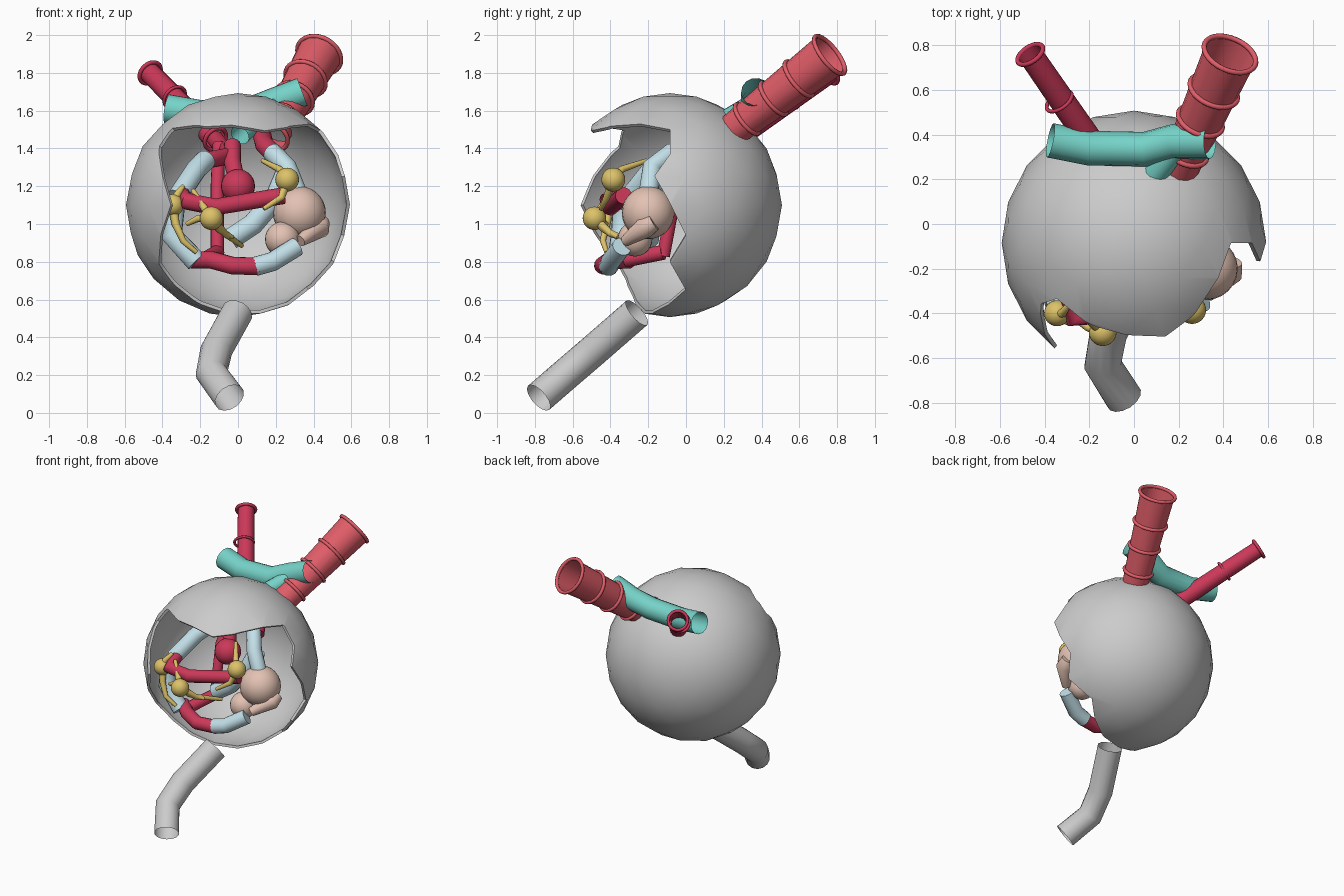
import bpy, bmesh
from math import sqrt
from mathutils import Vector

if "Cube" in bpy.data.objects:
    bpy.data.objects.remove(bpy.data.objects["Cube"])

C = Vector((0, -0.085, 1.1))   # shell centre
R = 0.593


def material(name, rgb):
    m = bpy.data.materials.new(name)
    m.diffuse_color = (*rgb, 1)
    m.use_nodes = True
    m.node_tree.nodes["Principled BSDF"].inputs["Base Color"].default_value = m.diffuse_color
    return m


RED = material("red", (0.75, 0.11, 0.14))
CRIMSON = material("crimson", (0.60, 0.04, 0.10))
TEAL = material("teal", (0.18, 0.65, 0.58))
BLUE = material("pale_blue", (0.55, 0.75, 0.82))
YELLOW = material("yellow", (0.72, 0.54, 0.14))
SKIN = material("blush", (0.77, 0.54, 0.45))


def add(name, mesh, mat=None, smooth=True):
    o = bpy.data.objects.new(name, mesh)
    bpy.context.collection.objects.link(o)
    if mat:
        mesh.materials.clear()
        mesh.materials.append(mat)
    for p in mesh.polygons:
        p.use_smooth = smooth
    return o


def tube(name, pts, r, mat=None, caps=False, res=5):
    """Round tube along pts; r is one radius or one per point."""
    radii = r if isinstance(r, (list, tuple)) else [r] * len(pts)
    cu = bpy.data.curves.new(name, 'CURVE')
    cu.dimensions = '3D'
    cu.bevel_depth = 1
    cu.bevel_resolution = res
    cu.use_fill_caps = caps
    s = cu.splines.new('POLY')
    s.points.add(len(pts) - 1)
    for p, co, rad in zip(s.points, pts, radii):
        p.co = (*co, 1)
        p.radius = rad
    tmp = bpy.data.objects.new(name + "_path", cu)
    bpy.context.collection.objects.link(tmp)
    bpy.context.view_layer.update()
    dg = bpy.context.evaluated_depsgraph_get()
    mesh = bpy.data.meshes.new_from_object(tmp.evaluated_get(dg))
    bpy.data.objects.remove(tmp)
    o = add(name, mesh, mat)
    mesh.set_sharp_from_angle(angle=1.0)
    return o


def ball(name, loc, r, mat):
    bm = bmesh.new()
    bmesh.ops.create_uvsphere(bm, u_segments=24, v_segments=14, radius=r)
    bmesh.ops.translate(bm, verts=bm.verts, vec=loc)
    me = bpy.data.meshes.new(name)
    bm.to_mesh(me)
    bm.free()
    return add(name, me, mat)


def ring(name, loc, axis, r, thick, mat):
    bpy.ops.mesh.primitive_torus_add(major_radius=r, minor_radius=thick, major_segments=28,
                                     minor_segments=8, location=loc,
                                     rotation=Vector(axis).to_track_quat('Z', 'Y').to_euler())
    o = bpy.context.object
    o.name = name
    o.data.materials.append(mat)
    bpy.ops.object.shade_smooth()


# broken shell: icosphere with thickness
bm = bmesh.new()
bmesh.ops.create_icosphere(bm, subdivisions=3, radius=R)
bmesh.ops.translate(bm, verts=bm.verts, vec=C)
me = bpy.data.meshes.new("shell")
bm.to_mesh(me)
bm.free()
shell = add("shell", me)
sol = shell.modifiers.new("thickness", 'SOLIDIFY')
sol.thickness = 0.018
sol.offset = -1

# jagged opening: wedge from the centre through the edge points (clockwise from front)
edge = [(-.34, -.33, 1.50), (-.17, -.46, 1.515), (.02, -.50, 1.515), (.14, -.50, 1.49),
        (.26, -.42, 1.515), (.435, -.085, 1.50), (.53, -.085, 1.37), (.55, -.165, 1.25),
        (.57, -.09, 1.12), (.565, 0, .94), (.51, -.085, .80), (.376, 0, .65), (.27, -.09, .58),
        (.14, -.17, .53), (-.06, -.22, .535), (-.25, -.28, .60), (-.36, -.32, .70),
        (-.40, -.35, .80), (-.38, -.45, .95), (-.35, -.55, 1.10), (-.38, -.47, 1.25),
        (-.42, -.36, 1.416)]
bm = bmesh.new()
apex = bm.verts.new(C)
tip = bm.verts.new(C + Vector((0, -1.6, 0)))
rim = [bm.verts.new(C + (Vector(p) - C).normalized() * 1.5) for p in edge]
for a, b in zip(rim, rim[1:] + rim[:1]):
    bm.faces.new((apex, a, b))
    bm.faces.new((tip, b, a))
bmesh.ops.recalc_face_normals(bm, faces=bm.faces)
me = bpy.data.meshes.new("opening_cutter")
bm.to_mesh(me)
bm.free()
cutter = add("opening_cutter", me, smooth=False)
boo = shell.modifiers.new("opening", 'BOOLEAN')
boo.operation = 'DIFFERENCE'
boo.solver = 'EXACT'
boo.object = cutter
bpy.context.view_layer.update()
cut = bpy.data.meshes.new_from_object(
    shell.evaluated_get(bpy.context.evaluated_depsgraph_get()))
shell.modifiers.clear()
shell.data = cut
for p in cut.polygons:
    p.use_smooth = True
cut.set_sharp_from_angle(angle=0.7)
bpy.data.objects.remove(cutter)

# grey outlet pipe below
tube("lower_pipe", [(-.005, -.26, .53), (-.115, -.49, .33), (-.14, -.63, .21),
                    (-.045, -.78, .08)], 0.085)

# large ringed pipe
a, b = Vector((.18, .20, 1.46)), Vector((.43, .76, 1.895))
tube("large_pipe", [a, b], [.085, .12], RED)
for i, t in enumerate((.0, .22, .47, .71, 1)):
    ring(f"large_pipe_ring_{i}", a.lerp(b, t), b - a, .088 + .035 * t, .012, RED)

# small ringed pipe
a, b = Vector((-.12, .26, 1.45)), Vector((-.465, .76, 1.80))
tube("small_pipe", [a, b], [.06, .056], CRIMSON)
ring("small_pipe_ring_end", b, b - a, .065, .011, CRIMSON)
ring("small_pipe_ring_mid", (-.335, .55, 1.67), b - a, .065, .009, CRIMSON)
ring("small_pipe_ring_low", a, b - a, .065, .011, CRIMSON)

# teal cross pipe and its inner branch
tube("cross_pipe", [(-.375, .375, 1.61), (-.2, .34, 1.58), (.05, .335, 1.59),
                    (.18, .37, 1.64), (.34, .37, 1.70)], .078, TEAL)
tube("cross_pipe_branch", [(.18, .33, 1.62), (.10, .23, 1.56), (.01, .10, 1.47)], .055, TEAL)

# inner pipes: crimson and pale blue sections
inner = [
    ("left_upper_pipe", [(-.12, .26, 1.45), (-.05, .0, 1.36), (-.20, -.12, 1.33)], .045, CRIMSON),
    ("left_upper_sleeve", [(-.17, -.10, 1.34), (-.22, -.18, 1.29), (-.32, -.30, 1.14)], .055, BLUE),
    ("cross_bar", [(-.30, -.27, 1.16), (-.27, -.42, 1.12), (-.12, -.40, 1.09),
                   (.24, -.33, 1.15)], .045, CRIMSON),
    ("vertical_pipe", [(-.10, .1, 1.42), (-.11, -.05, 1.2), (-.11, -.12, .83)], .035, CRIMSON),
    ("left_lower_sleeve", [(-.34, -.33, 1.08), (-.35, -.34, .94), (-.22, -.36, .80)], .058, BLUE),
    ("bottom_pipe", [(-.24, -.30, .81), (-.14, -.40, .81), (-.03, -.44, .78),
                     (.11, -.41, .775)], .047, CRIMSON),
    ("bottom_link", [(-.11, -.12, .85), (-.18, -.32, .81)], .04, CRIMSON),
    ("bottom_sleeve", [(.09, -.41, .775), (.18, -.40, .80), (.31, -.34, .88)], .052, BLUE),
    ("right_upper_pipe", [(.13, .18, 1.46), (.14, .05, 1.42), (.20, -.06, 1.36)], .05, CRIMSON),
    ("right_upper_sleeve", [(.18, -.07, 1.38), (.26, -.18, 1.30), (.32, -.20, 1.15)], .052, BLUE),
    ("middle_sleeve", [(-.04, -.20, .92), (.08, -.20, 1.0), (.20, -.18, 1.14),
                       (.26, -.14, 1.28)], .058, BLUE),
    ("bulb_neck", [(-.03, .05, 1.42), (-.03, -.05, 1.33), (-.0, -.1, 1.2)], .045, CRIMSON),
]
for name, pts, r, mat in inner:
    tube(name, pts, r, mat, caps=True)
ball("bulb", (0, -.12, 1.20), .09, CRIMSON)

# blush lobes
ball("large_lobe", (.325, -.20, 1.06), .14, SKIN)
ball("small_lobe", (.235, -.27, .92), .092, SKIN)
tube("lobe_horn", [(.44, -.17, 1.01), (.43, -.22, .98), (.33, -.32, .91)], [.045, .058, .03],
     SKIN, caps=True)

# yellow nodes with branching feelers
nodes = [
    ((.26, -.385, 1.235), .063, [[(.22, -.34, 1.29), (.13, -.21, 1.335)],
                                 [(.23, -.42, 1.14), (.135, -.45, 1.08)]]),
    ((-.14, -.485, 1.03), .062, [[(-.19, -.44, 1.10), (-.24, -.40, 1.18)],
                                 [(-.07, -.40, .95), (.02, -.22, .885)],
                                 [(-.10, -.43, .97), (-.03, -.36, .93)],
                                 [(-.21, -.46, 1.03), (-.27, -.42, 1.0)]]),
    ((-.345, -.40, 1.10), .058, [[(-.33, -.42, 1.0), (-.29, -.44, .91), (-.22, -.42, .85)],
                                 [(-.32, -.40, 1.16), (-.29, -.36, 1.2)]]),
]
for i, (c, r, arms) in enumerate(nodes):
    ball(f"node_{i}", c, r, YELLOW)
    for j, arm in enumerate(arms):
        n = len(arm)
        tube(f"node_{i}_feeler_{j}", [c] + arm, [.026 - .014 * k / n for k in range(n + 1)],
             YELLOW, caps=True, res=3)
